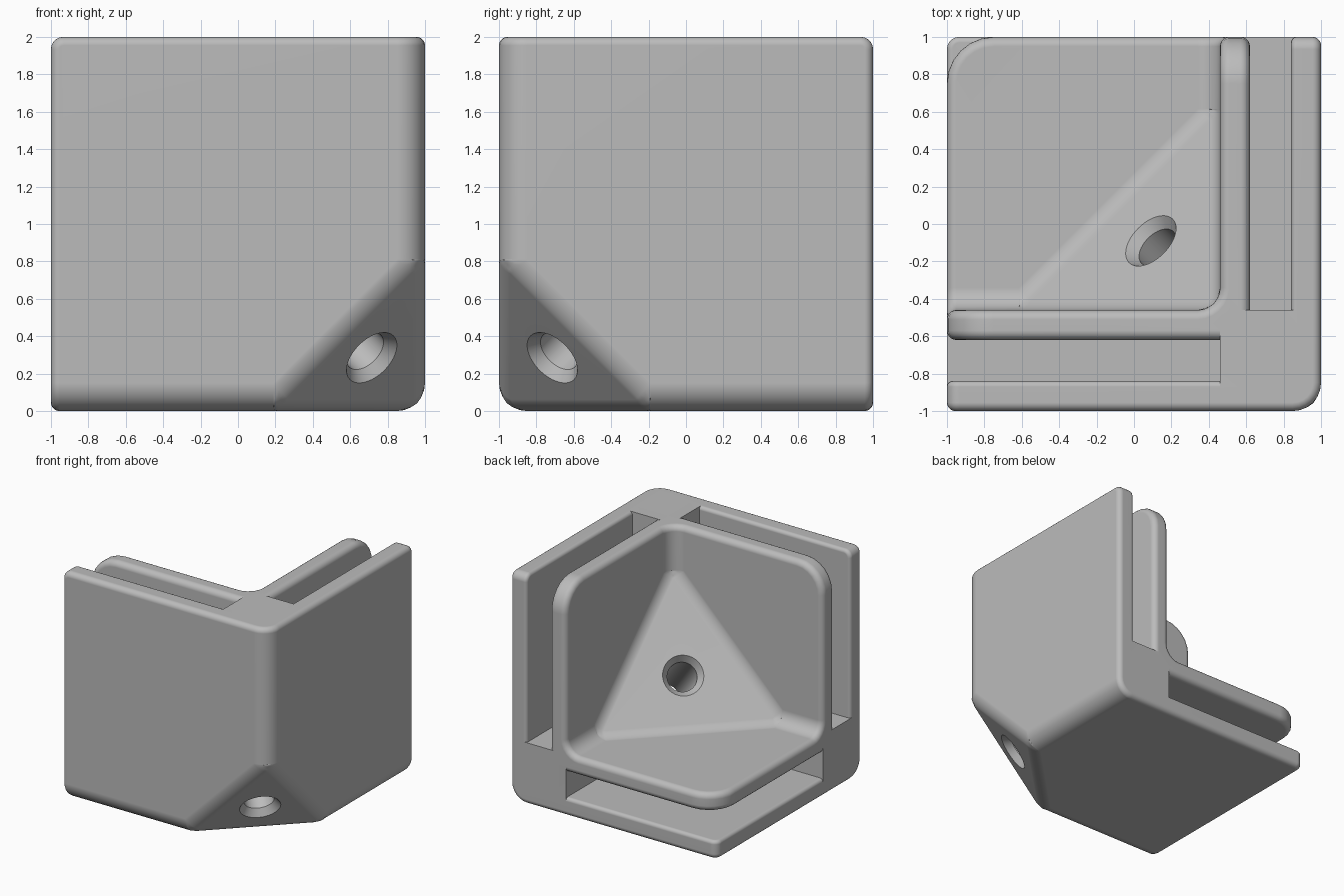
import bpy, bmesh, math
from mathutils import Vector

cube = bpy.data.objects.get("Cube")
if cube:
    bpy.data.objects.remove(cube, do_unlink=True)

SIZE = 2.0
OUTER, SLOT_IN, SLOT_OUT, INNER = 0.0, 0.16, 0.38, 0.54   # wall depths from the corner
OUT_CUT, IN_CUT = 0.855, 2.73                             # corner planes: sum of depths
WALL, RIM, LINING = 0, 1, 2                               # temporary face tags

grey = bpy.data.materials.new("mid_grey")
grey.use_nodes = True
grey.diffuse_color = (0.5, 0.5, 0.5, 1)
grey.node_tree.nodes["Principled BSDF"].inputs["Base Color"].default_value = (0.5, 0.5, 0.5, 1)


def cycle(p, i):
    """Swap the roles of the three axes."""
    return Vector((p[-i % 3], p[(1 - i) % 3], p[(2 - i) % 3]))


def place(bm):
    """Turn depths from the closed corner into model space."""
    for v in bm.verts:
        v.co = (1 - v.co.x, v.co.y - 1, v.co.z)
    bmesh.ops.recalc_face_normals(bm, faces=bm.faces)


def to_object(bm, name):
    mesh = bpy.data.meshes.new(name)
    bm.to_mesh(mesh)
    bm.free()
    obj = bpy.data.objects.new(name, mesh)
    bpy.context.collection.objects.link(obj)
    return obj


def three_wall_shell(name, a, b, cut_a, cut_b, long_w, cut_w, corner_r, rim_a, rim_b):
    """Three joined walls between depths a and b, with cut corners and rounded edges."""
    bm = bmesh.new()

    def face(points, tag):
        f = bm.faces.new([bm.verts.new(p) for p in points])
        f.material_index = tag

    for d, cut, tag in ((a, cut_a, WALL), (b, cut_b, LINING)):
        t = cut - 2 * d
        face([cycle((t, d, d), i) for i in range(3)], tag)
        for i in range(3):
            wall = ((t, d, d), (SIZE, d, d), (SIZE, SIZE, d), (d, SIZE, d), (d, t, d))
            face([cycle(p, i) for p in wall], tag)
    for i in range(3):
        rim = ((a, a), (SIZE, a), (SIZE, b), (b, b), (b, SIZE), (a, SIZE))
        face([cycle((u, v, SIZE), i) for u, v in rim], RIM)
    bmesh.ops.remove_doubles(bm, verts=bm.verts, dist=1e-5)
    bmesh.ops.recalc_face_normals(bm, faces=bm.faces)

    # wall joints, cut corner and panel corners first
    weight = bm.edges.layers.float.new("bevel_weight_edge")
    for e in bm.edges:
        tags = {f.material_index for f in e.link_faces}
        if tags == {RIM}:
            e[weight] = corner_r
        elif len(tags) == 1:
            triangle = any(len(f.verts) == 3 for f in e.link_faces)
            e[weight] = (cut_w if triangle else long_w)[tags.pop()]
    obj = to_object(bm, name)
    mod = obj.modifiers.new("rounding", "BEVEL")
    mod.limit_method = "WEIGHT"
    mod.offset_type = "OFFSET"
    mod.width = 1
    mod.segments = 6
    mod.use_clamp_overlap = False
    bm = bmesh.new()
    bm.from_object(obj, bpy.context.evaluated_depsgraph_get())
    obj.modifiers.clear()

    # then the rims, following the rounded corners
    for side, width in ((WALL, rim_a), (LINING, rim_b)):
        edges = [e for e in bm.edges
                 if {f.material_index for f in e.link_faces} == {RIM, side}]
        bmesh.ops.bevel(bm, geom=edges, offset=width, offset_type="OFFSET", segments=5,
                        profile=0.5, affect="EDGES", clamp_overlap=False, material=-1)
    for f in bm.faces:
        f.material_index = 0
    place(bm)
    bm.to_mesh(obj.data)
    bm.free()
    return obj


def box(name, low, high, i):
    bm = bmesh.new()
    bmesh.ops.create_cube(bm, size=1)
    for v in bm.verts:
        p = [lo if c < 0 else hi for c, lo, hi in zip(v.co, low, high)]
        v.co = cycle(p, i)
    place(bm)
    return to_object(bm, name)


def screw_hole():
    """Round bore along the diagonal, countersunk at both ends."""
    bm = bmesh.new()
    axis = Vector((1, 1, 1)).normalized()
    side = Vector((1, -1, 0)).normalized()
    other = axis.cross(side)
    t0, t1 = OUT_CUT / math.sqrt(3), IN_CUT / math.sqrt(3)
    wide, narrow, sink, n = 0.165, 0.12, 0.06, 48
    profile = ((wide, t0 - 0.3), (wide, t0), (narrow, t0 + sink),
               (narrow, t1 - sink), (wide, t1), (wide, t1 + 0.3))
    rings = []
    for r, t in profile:
        angles = [2 * math.pi * k / n for k in range(n)]
        rings.append([bm.verts.new(axis * t + (side * math.cos(q) + other * math.sin(q)) * r)
                      for q in angles])
    for lower, upper in zip(rings, rings[1:]):
        for k in range(n):
            j = (k + 1) % n
            bm.faces.new((lower[k], lower[j], upper[j], upper[k]))
    bm.faces.new(rings[0])
    bm.faces.new(rings[-1])
    place(bm)
    return to_object(bm, "screw_hole_cutter")


def combine(target, tool, operation):
    tool.hide_render = True
    mod = target.modifiers.new("combine", "BOOLEAN")
    mod.operation = operation
    mod.solver = "EXACT"
    mod.object = tool
    with bpy.context.temp_override(object=target, active_object=target):
        bpy.ops.object.modifier_apply(modifier=mod.name)
    bpy.data.objects.remove(tool, do_unlink=True)


# outer and inner walls
bracket = three_wall_shell("corner_bracket", OUTER, SLOT_IN, OUT_CUT, 1.22,
                           {WALL: 0.15, LINING: 0}, {WALL: 0.075, LINING: 0},
                           0.065, 0.045, 0.03)
inner = three_wall_shell("inner_walls", SLOT_OUT, INNER, 1.24, IN_CUT,
                         {WALL: 0, LINING: 0.12}, {WALL: 0, LINING: 0.06},
                         0.25, 0.05, 0.05)
combine(bracket, inner, "UNION")

# solid ribs closing the slots along the three joints
near, far = 0.125, 0.435
for i in range(3):
    for low, high in (((0.3, near, 0.45), (INNER, far, SIZE)),
                      ((near, 0.3, 0.45), (far, INNER, SIZE)),
                      ((near, near, 0.65), (far, far, SIZE))):
        combine(bracket, box("joint_rib", low, high, i), "UNION")

# diagonal screw hole
combine(bracket, screw_hole(), "DIFFERENCE")

# finish
bracket.data.materials.clear()
bracket.data.materials.append(grey)
for poly in bracket.data.polygons:
    poly.material_index = 0
for o in bpy.context.selected_objects:
    o.select_set(False)
bracket.select_set(True)
bpy.context.view_layer.objects.active = bracket
bpy.ops.object.shade_smooth_by_angle(angle=math.radians(32))
normals = bracket.modifiers.new("even_shading", "WEIGHTED_NORMAL")
normals.keep_sharp = True
